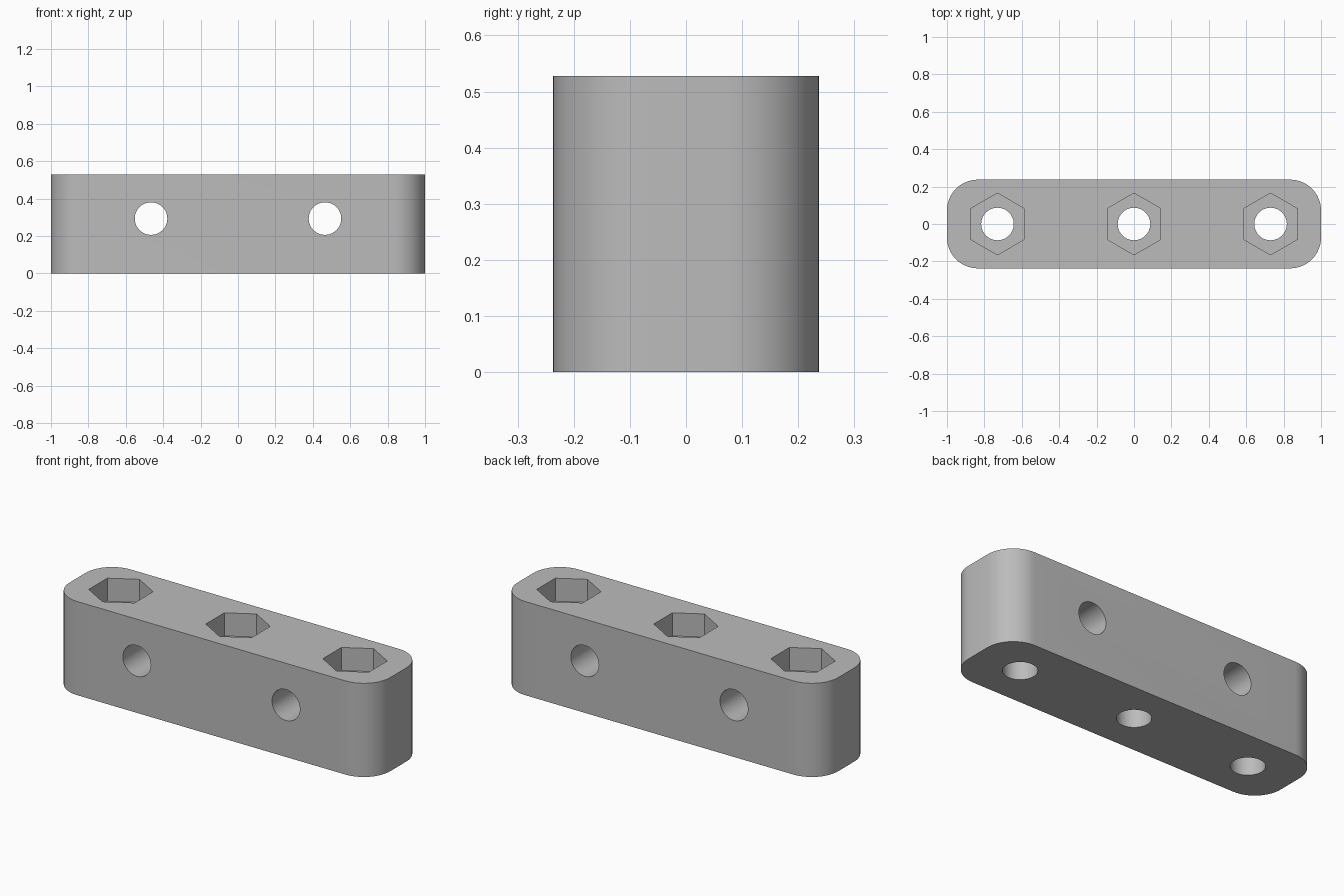
import bpy
import bmesh
import math
from mathutils import Matrix

LENGTH, WIDTH, HEIGHT = 2.0, 0.474, 0.528
CORNER, HOLE, NUT, NUT_DEPTH = 0.165, 0.087, 0.165, 0.13

if "Cube" in bpy.data.objects:
    bpy.data.objects.remove(bpy.data.objects["Cube"], do_unlink=True)

grey = bpy.data.materials.new("plain grey")
grey.use_nodes = True
colour = (0.5, 0.5, 0.5, 1)
grey.diffuse_color = colour
grey.node_tree.nodes["Principled BSDF"].inputs["Base Color"].default_value = colour


def add_object(name, bm):
    mesh = bpy.data.meshes.new(name)
    bm.to_mesh(mesh)
    bm.free()
    mesh.materials.append(grey)
    obj = bpy.data.objects.new(name, mesh)
    bpy.context.collection.objects.link(obj)
    return obj


def cut(body, name, sides, radius, depth, matrix):
    """Subtract a prism from the body, then discard the cutter."""
    bm = bmesh.new()
    bmesh.ops.create_cone(bm, cap_ends=True, segments=sides, radius1=radius,
                          radius2=radius, depth=depth, matrix=matrix)
    cutter = add_object(name, bm)
    cutter.hide_render = True
    mod = body.modifiers.new(name, 'BOOLEAN')
    mod.operation = 'DIFFERENCE'
    mod.solver = 'EXACT'
    mod.object = cutter
    bpy.context.view_layer.objects.active = body
    bpy.ops.object.modifier_apply(modifier=name)
    bpy.data.objects.remove(cutter, do_unlink=True)


# Block with rounded vertical corners
bm = bmesh.new()
bmesh.ops.create_cube(bm, size=1, matrix=Matrix.Translation((0, 0, HEIGHT / 2))
                      @ Matrix.Diagonal((LENGTH, WIDTH, HEIGHT, 1)))
uprights = [e for e in bm.edges
            if abs(e.verts[0].co.z - e.verts[1].co.z) > HEIGHT / 2]
bmesh.ops.bevel(bm, geom=uprights, offset=CORNER, segments=16,
                profile=0.5, affect='EDGES')
block = add_object("mounting_block", bm)

# Vertical bolt holes with hexagonal nut pockets in the top
for x in (-0.73, 0, 0.73):
    cut(block, "bolt_hole", 48, HOLE, 2, Matrix.Translation((x, 0, HEIGHT / 2)))
    cut(block, "nut_pocket", 6, NUT, NUT_DEPTH * 2,
        Matrix.Translation((x, 0, HEIGHT)))

# Cross holes from front to back
for x in (-0.465, 0.465):
    cut(block, "cross_hole", 48, HOLE, 2,
        Matrix.Translation((x, 0, 0.293)) @ Matrix.Rotation(math.pi / 2, 4, 'X'))

# Smooth curved walls, keep the rims sharp
bpy.ops.object.select_all(action='DESELECT')
block.select_set(True)
bpy.context.view_layer.objects.active = block
bpy.ops.object.shade_smooth_by_angle(angle=math.radians(30))
